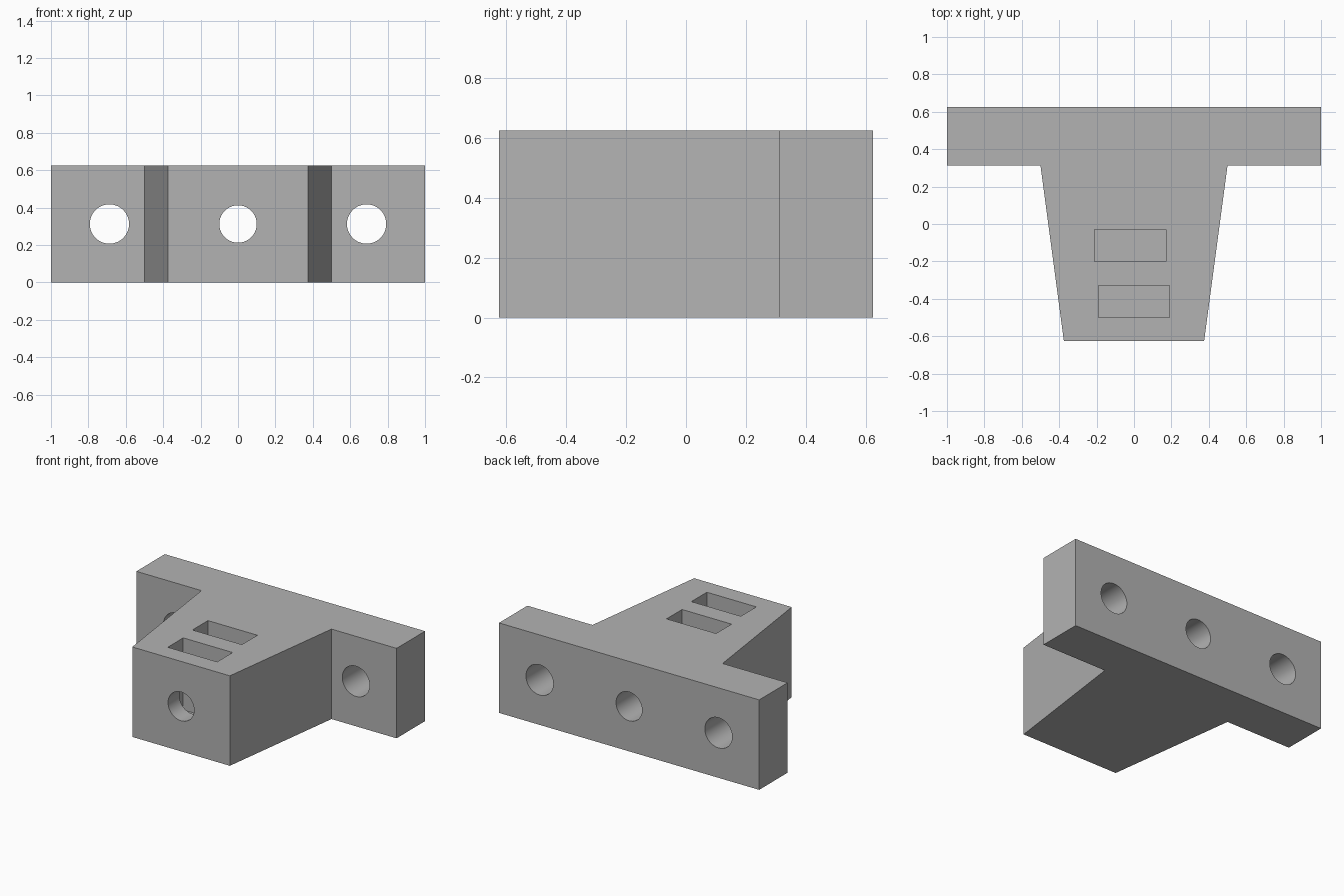
import bpy, bmesh, math

cube = bpy.data.objects.get("Cube")
if cube:
    bpy.data.objects.remove(cube, do_unlink=True)

HEIGHT = 0.625
MID = HEIGHT / 2

# Single plain grey material
grey = bpy.data.materials.new("plain grey")
grey.use_nodes = True
colour = (0.45, 0.45, 0.45, 1)
grey.diffuse_color = colour
grey.node_tree.nodes["Principled BSDF"].inputs["Base Color"].default_value = colour

# T-shaped block: wide rear bar with a tapered front arm
half = [(0.375, -0.625), (0.5, 0.3125), (1, 0.3125), (1, 0.625)]
outline = half + [(-x, y) for x, y in reversed(half)]
bm = bmesh.new()
base = bm.faces.new([bm.verts.new((x, y, 0)) for x, y in outline])
top = bmesh.ops.extrude_face_region(bm, geom=[base])["geom"]
bmesh.ops.translate(bm, vec=(0, 0, HEIGHT),
                    verts=[g for g in top if isinstance(g, bmesh.types.BMVert)])
bmesh.ops.recalc_face_normals(bm, faces=bm.faces)
mesh = bpy.data.meshes.new("mounting_block")
bm.to_mesh(mesh)
bm.free()
mesh.materials.append(grey)
block = bpy.data.objects.new("mounting_block", mesh)
bpy.context.collection.objects.link(block)


def cut(cutter):
    """Subtract a helper solid from the block, then discard it."""
    cutter.hide_render = True
    cutter.data.materials.append(grey)
    bpy.ops.object.select_all(action="DESELECT")
    block.select_set(True)
    bpy.context.view_layer.objects.active = block
    mod = block.modifiers.new("cut", "BOOLEAN")
    mod.operation = "DIFFERENCE"
    mod.solver = "EXACT"
    mod.object = cutter
    bpy.ops.object.modifier_apply(modifier=mod.name)
    bpy.data.objects.remove(cutter, do_unlink=True)


# Bolt holes running front to back
for x, radius in [(-0.6875, 0.105), (0, 0.1), (0.6875, 0.105)]:
    bpy.ops.mesh.primitive_cylinder_add(vertices=64, radius=radius, depth=2,
                                        location=(x, 0, MID),
                                        rotation=(math.pi / 2, 0, 0))
    cut(bpy.context.object)

# Nut pockets open at the top
FLOOR = 0.125
for x, y in [(0, -0.415), (-0.02, -0.115)]:
    bpy.ops.mesh.primitive_cube_add(size=1, location=(x, y, FLOOR + 0.5))
    pocket = bpy.context.object
    pocket.scale = (0.38, 0.17, 1)
    cut(pocket)

# Round hole walls, crisp edges
block.select_set(True)
bpy.context.view_layer.objects.active = block
bpy.ops.object.shade_smooth_by_angle(angle=math.radians(30))
